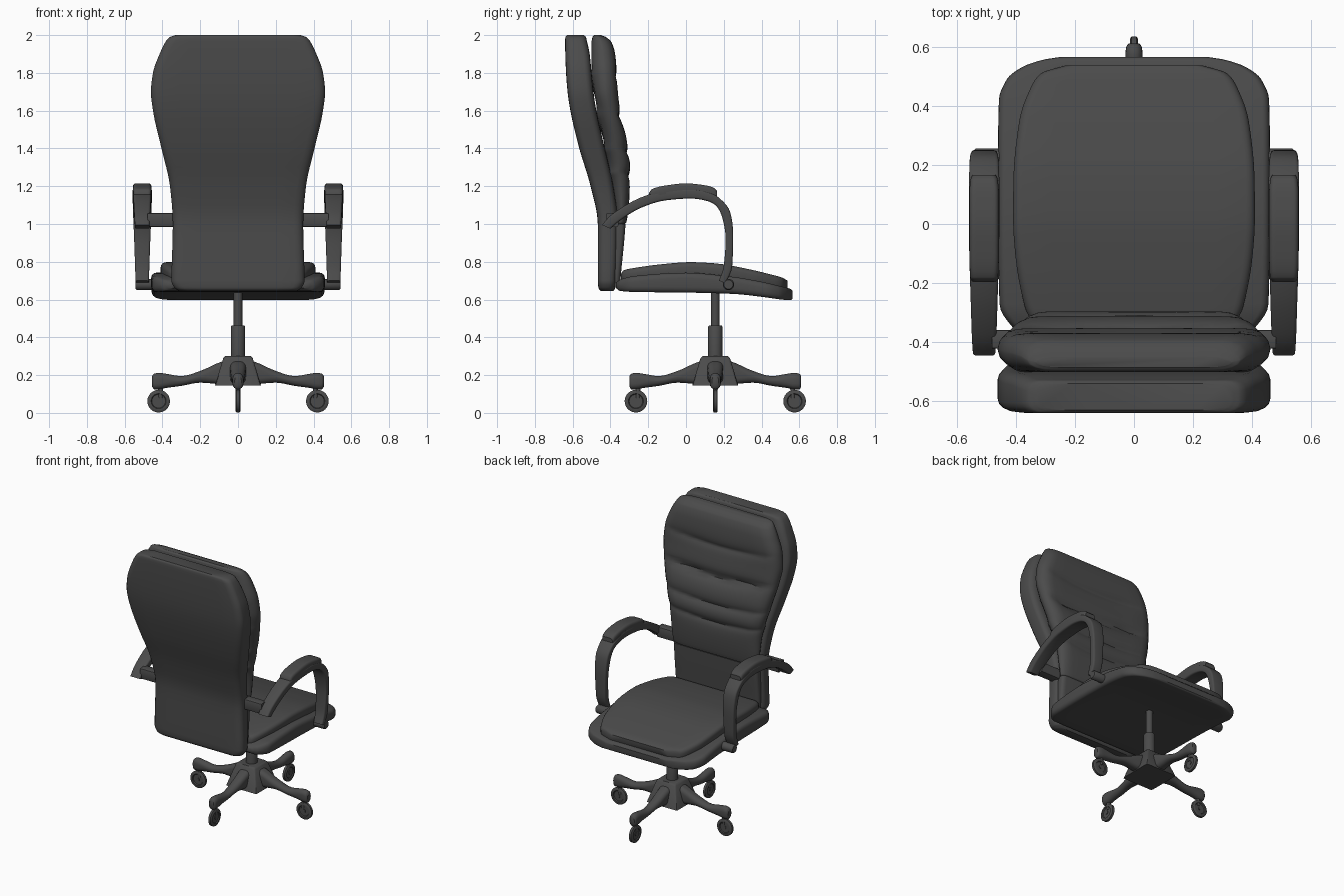
import bpy, bmesh, math
from mathutils import Matrix, Vector

cube = bpy.data.objects.get("Cube")
if cube:
    bpy.data.objects.remove(cube, do_unlink=True)

material = bpy.data.materials.new("charcoal grey")
material.use_nodes = True
colour = (0.07, 0.07, 0.07, 1)
material.diffuse_color = colour
material.node_tree.nodes["Principled BSDF"].inputs["Base Color"].default_value = colour


def skin(name, rings, matrix=Matrix(), angle=40):
    """Join equal rings of points into a closed, smooth-shaded solid."""
    bm = bmesh.new()
    rows = [[bm.verts.new(matrix @ Vector(p)) for p in ring] for ring in rings]
    count = len(rows[0])
    for low, high in zip(rows, rows[1:]):
        for i in range(count):
            j = (i + 1) % count
            bm.faces.new((low[i], low[j], high[j], high[i]))
    bm.faces.new(rows[0])
    bm.faces.new(rows[-1])
    bmesh.ops.recalc_face_normals(bm, faces=bm.faces)
    mesh = bpy.data.meshes.new(name)
    bm.to_mesh(mesh)
    bm.free()
    mesh.materials.append(material)
    obj = bpy.data.objects.new(name, mesh)
    bpy.context.collection.objects.link(obj)
    bpy.ops.object.select_all(action="DESELECT")
    obj.select_set(True)
    bpy.context.view_layer.objects.active = obj
    bpy.ops.object.shade_smooth_by_angle(angle=math.radians(angle))
    return obj


def rounded(a, b, ra, rb, steps=4, splits=8):
    """Rounded rectangle with half sizes a, b and corner radii ra, rb."""
    ra, rb = min(ra, a * 0.95), min(rb, b * 0.95)
    points = []
    for corner, (sx, sy) in enumerate(((1, 1), (-1, 1), (-1, -1), (1, -1))):
        for k in range(steps + 1):
            t = math.pi / 2 * (corner + k / steps)
            points.append((sx * (a - ra) + ra * math.cos(t), sy * (b - rb) + rb * math.sin(t)))
        if corner % 2 == 0:
            points += [(sx * (a - ra) * (1 - 2 * k / splits), sy * b) for k in range(1, splits)]
    return points


def sample(table, n):
    """Refine table rows with a monotone cubic over the first column."""
    xs = [row[0] for row in table]

    def slopes(col):
        d = [(q[col] - p[col]) / (q[0] - p[0]) for p, q in zip(table, table[1:])]
        inner = [2 * a * b / (a + b) if a * b > 0 else 0 for a, b in zip(d, d[1:])]
        return [d[0]] + inner + [d[-1]]

    cols = range(1, len(table[0]))
    m = {c: slopes(c) for c in cols}
    out = []
    for i in range(len(table) - 1):
        h = xs[i + 1] - xs[i]
        for k in range(n):
            t = k / n
            s = t * t * (3 - 2 * t)
            row = [xs[i] + t * h]
            for c in cols:
                row.append(table[i][c] * (1 - s) + table[i + 1][c] * s
                           + h * t * (1 - t) * (m[c][i] * (1 - t) - m[c][i + 1] * t))
            out.append(row)
    return out + [list(table[-1])]


def loft(name, table, place, ra, rb, n=4):
    """Rows are position, half width, low side, high side."""
    rings = []
    for pos, w, lo, hi in sample(table, n):
        mid = (lo + hi) / 2
        rings.append([place(s, t + mid, pos) for s, t in rounded(w, (hi - lo) / 2, ra, rb)])
    return skin(name, rings)


def lathe(name, profile, matrix, sides=24):
    """Turn (offset, radius) pairs around the local z axis."""
    turn = [2 * math.pi * i / sides for i in range(sides)]
    return skin(name, [[(r * math.cos(a), r * math.sin(a), z) for a in turn]
                       for z, r in profile], matrix)


def upright(x, y, z):
    return (x, y, z)


def lying(x, z, y):
    return (x, y, z)


# Backrest shell: height, half width, rear y, front y
shell = [(0.645, 0.31, -0.45, -0.385), (0.66, 0.335, -0.463, -0.375), (0.70, 0.352, -0.467, -0.37),
         (1.0, 0.345, -0.467, -0.36), (1.2, 0.36, -0.505, -0.385), (1.4, 0.405, -0.565, -0.43),
         (1.6, 0.45, -0.612, -0.475), (1.7, 0.461, -0.627, -0.49), (1.8, 0.45, -0.635, -0.5),
         (1.9, 0.415, -0.639, -0.51), (1.97, 0.38, -0.64, -0.525), (1.99, 0.36, -0.638, -0.53),
         (2.0, 0.33, -0.63, -0.54)]
loft("backrest_shell", shell, upright, 0.05, 0.035)

# Backrest cushion with sagging stitched creases
cushion = [(0.99, 0.31, -0.37, -0.34), (1.01, 0.335, -0.37, -0.315), (1.2, 0.355, -0.39, -0.295),
           (1.29, 0.372, -0.405, -0.29), (1.4, 0.40, -0.425, -0.303), (1.6, 0.448, -0.465, -0.345),
           (1.7, 0.461, -0.485, -0.36), (1.8, 0.45, -0.495, -0.365), (1.9, 0.415, -0.5, -0.375),
           (1.96, 0.385, -0.5, -0.393), (1.99, 0.36, -0.495, -0.425), (2.0, 0.33, -0.485, -0.45)]
creases = ((1.75, 0.022), (1.54, 0.045), (1.36, 0.025), (1.24, 0.022))


def creased(x, y, z):
    level = z - 0.25 * x * x
    dent = sum(depth * math.exp(-abs(level - c) / 0.03) for c, depth in creases)
    fade = max(0, 1 - (abs(x) / 0.43) ** 4)
    front = min(1, max(0, (y + 0.43 + 0.2 * (z - 1.2)) / 0.05))
    return (x, y - dent * fade * front, z)


loft("backrest_cushion", cushion, creased, 0.085, 0.06, n=9)

# Plain lumbar panel below the cushion
lumbar = [(0.67, 0.325, -0.39, -0.35), (0.75, 0.332, -0.39, -0.343),
          (0.9, 0.332, -0.39, -0.328), (1.0, 0.33, -0.39, -0.32)]
loft("lumbar_panel", lumbar, upright, 0.03, 0.02)

# Seat base and seat cushion: y, half width, low z, high z
seat = [(-0.37, 0.37, 0.66, 0.69), (-0.35, 0.41, 0.646, 0.705), (-0.27, 0.455, 0.64, 0.725),
        (0, 0.46, 0.637, 0.742), (0.25, 0.46, 0.63, 0.72), (0.42, 0.457, 0.612, 0.69),
        (0.49, 0.43, 0.602, 0.673), (0.53, 0.38, 0.598, 0.663), (0.555, 0.31, 0.597, 0.655),
        (0.565, 0.25, 0.605, 0.645)]
loft("seat_base", seat, lying, 0.025, 0.03)
pad = [(-0.345, 0.32, 0.69, 0.735), (-0.33, 0.345, 0.69, 0.755), (-0.27, 0.372, 0.7, 0.768),
       (-0.1, 0.402, 0.71, 0.79), (0.02, 0.409, 0.715, 0.798), (0.15, 0.408, 0.71, 0.792),
       (0.35, 0.388, 0.68, 0.757), (0.46, 0.35, 0.66, 0.73), (0.51, 0.315, 0.65, 0.716),
       (0.537, 0.23, 0.65, 0.70)]
loft("seat_cushion", pad, lying, 0.03, 0.025)

# Arm sweep: step, outer y and z, inner y and z, half width
arm = [(0, -0.445, 0.995, -0.40, 0.975, 0.038), (1, -0.40, 1.045, -0.36, 1.01, 0.041),
       (2, -0.24, 1.14, -0.24, 1.085, 0.046), (3, -0.1, 1.18, -0.11, 1.125, 0.05),
       (4, 0.03, 1.185, 0.02, 1.135, 0.052), (5, 0.13, 1.165, 0.1, 1.125, 0.052),
       (6, 0.19, 1.125, 0.155, 1.1, 0.05), (7, 0.235, 1.06, 0.19, 1.04, 0.048),
       (8, 0.25, 0.94, 0.21, 0.92, 0.043), (9, 0.245, 0.78, 0.2, 0.78, 0.038),
       (10, 0.21, 0.685, 0.175, 0.70, 0.035)]
arm_pad = [(-0.195, 0.04, 1.13, 1.165), (-0.18, 0.047, 1.13, 1.185), (-0.1, 0.05, 1.14, 1.205),
           (0, 0.05, 1.15, 1.215), (0.1, 0.05, 1.14, 1.205), (0.15, 0.046, 1.13, 1.19),
           (0.165, 0.04, 1.13, 1.175)]
for word, side in (("left", 1), ("right", -1)):
    centre = 0.507 * side
    rings = []
    for _, yo, zo, yi, zi, w in sample(arm, 4):
        outer, inner = Vector((0, yo, zo)), Vector((0, yi, zi))
        mid, half = (outer + inner) / 2, (outer - inner) / 2
        rings.append([mid + half * t + Vector((centre + s, 0, 0))
                      for s, t in rounded(w, 1, 0.012, 0.4, 3, 2)])
    skin(word + "_arm", rings)
    loft(word + "_arm_pad", arm_pad, lambda x, z, y: (x + centre, y, z), 0.015, 0.02)
    # Rear bracket to the backrest and lower pin to the seat
    skin(word + "_arm_bracket", [[(side * x, y - 0.39, z + 1.022)
                                  for y, z in rounded(0.032, 0.037, 0.008, 0.008, 2, 2)]
                                 for x in (0.32, 0.48)])
    lathe(word + "_arm_pin", [(0.42, 0.03), (0.535, 0.03), (0.543, 0.024)],
          Matrix.Translation((0, 0.225, 0.68)) @ Matrix.Rotation(side * math.pi / 2, 4, "Y"))

# Gas column and square hub
base = Matrix.Translation((0, 0.155, 0))
lathe("column", [(0.28, 0.038), (0.455, 0.038), (0.462, 0.034), (0.462, 0.023), (0.66, 0.023)], base)
skin("hub", [[(x, y, z) for x, y in rounded(w, w, 0.012, 0.012, 2, 2)]
             for z, w in ((0.145, 0.122), (0.29, 0.078), (0.3, 0.068))], base)

# Four legs with casters: radius, half width, low z, high z
leg = [(0.03, 0.045, 0.15, 0.285), (0.09, 0.042, 0.152, 0.27), (0.2, 0.036, 0.16, 0.222),
       (0.3, 0.03, 0.143, 0.195), (0.38, 0.029, 0.132, 0.207), (0.42, 0.029, 0.125, 0.212),
       (0.445, 0.026, 0.125, 0.207), (0.455, 0.018, 0.14, 0.195)]
wheel = [(0.007, 0.036), (0.013, 0.04), (0.013, 0.052), (0.008, 0.06)]
wheel = [(-z, r) for z, r in wheel] + wheel[::-1]
for i, word in enumerate(("left", "front", "right", "rear")):
    turn = base @ Matrix.Rotation(i * math.pi / 2, 4, "Z")
    obj = loft(word + "_leg", leg, lambda s, z, r: (r, s, z), 0.03, 0.03)
    obj.data.transform(turn)
    upright_wheel = turn @ Matrix.Translation((0.42, 0, 0.062)) @ Matrix.Rotation(math.pi / 2, 4, "X")
    lathe(word + "_wheel", wheel, upright_wheel)
    lathe(word + "_axle", [(-0.011, 0.012), (0.011, 0.012)], upright_wheel, 12)
    lathe(word + "_caster_stem", [(0.08, 0.012), (0.16, 0.014)],
          turn @ Matrix.Translation((0.41, 0, 0)), 12)
